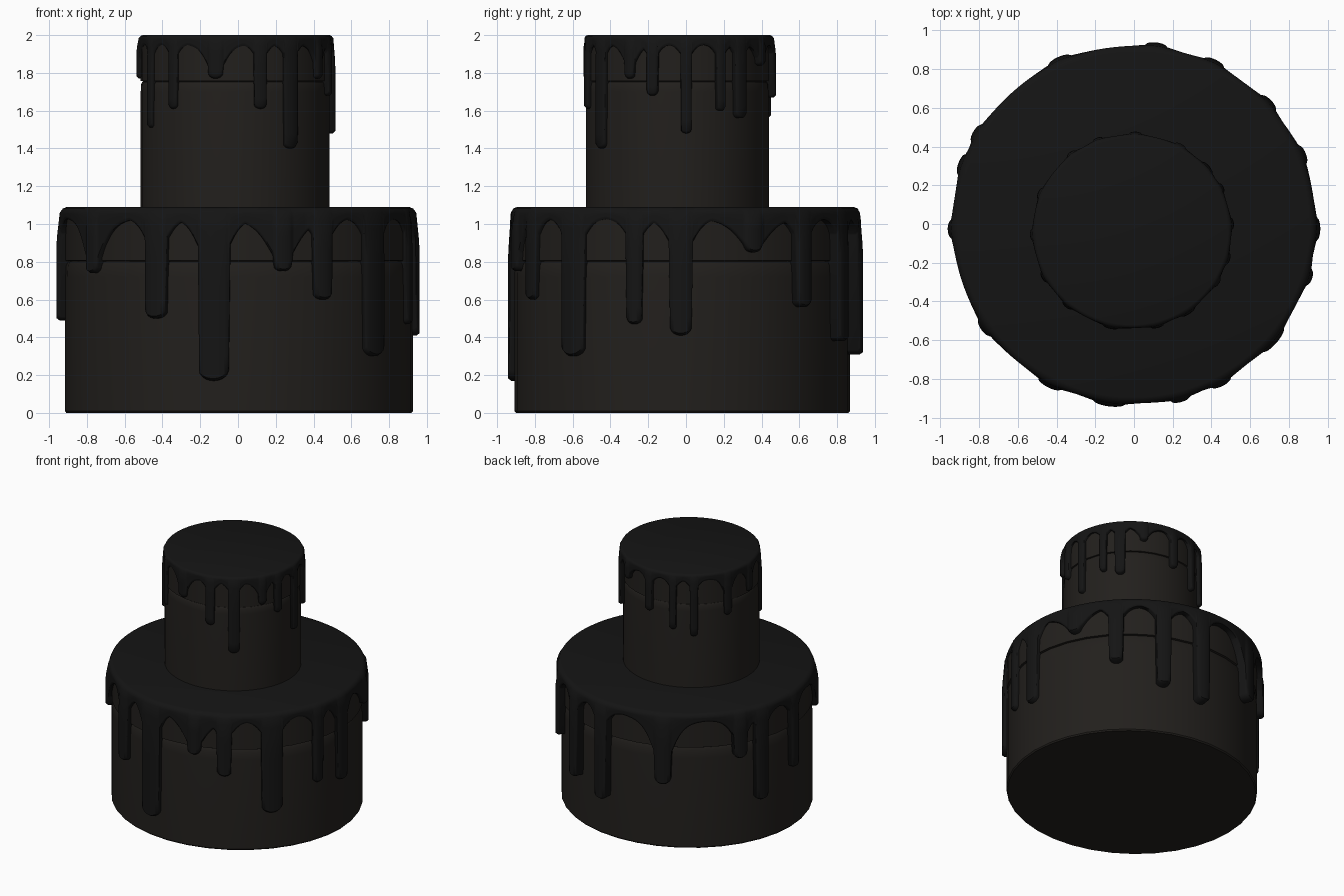
import bpy, bmesh, math

if "Cube" in bpy.data.objects:
    bpy.data.objects.remove(bpy.data.objects["Cube"])


def material(name, col):
    m = bpy.data.materials.new(name)
    m.diffuse_color = (*col, 1)
    m.use_nodes = True
    m.node_tree.nodes["Principled BSDF"].inputs["Base Color"].default_value = m.diffuse_color
    return m


SPONGE = material("sponge", (0.016, 0.014, 0.012))
ICING = material("icing", (0.007, 0.007, 0.007))


def finish(bm, name, mat, angle):
    bmesh.ops.recalc_face_normals(bm, faces=bm.faces[:])
    me = bpy.data.meshes.new(name)
    bm.to_mesh(me)
    bm.free()
    me.materials.append(mat)
    ob = bpy.data.objects.new(name, me)
    bpy.context.collection.objects.link(ob)
    bpy.ops.object.select_all(action='DESELECT')
    ob.select_set(True)
    bpy.context.view_layer.objects.active = ob
    bpy.ops.object.shade_smooth_by_angle(angle=math.radians(angle))
    return ob


def skin(bm, columns, centre):
    """Join closed columns of points into a solid, with end caps."""
    cols = [[bm.verts.new(p) for p in c] for c in columns]
    n = len(cols)
    for i in range(n):
        p, q = cols[i], cols[(i + 1) % n]
        for j in range(len(p) - 1):
            bm.faces.new((p[j], q[j], q[j + 1], p[j + 1]))
    for end in (0, -1):
        z = cols[0][end].co.z if end == 0 else min(c[end].co.z for c in cols)
        if end == -1:
            z = max(c[end].co.z for c in cols)
        hub = bm.verts.new((centre[0], centre[1], z))
        for i in range(n):
            bm.faces.new((cols[i][end], cols[(i + 1) % n][end], hub))


def tier(name, centre, a, b, profile, sides=36):
    """Elliptical layer from (outset, z) profile points."""
    cols = []
    for i in range(sides):
        t = math.tau * i / sides
        cols.append([(centre[0] + (a + o) * math.sin(t),
                      centre[1] - (b + o) * math.cos(t), z) for o, z in profile])
    bm = bmesh.new()
    skin(bm, cols, centre)
    finish(bm, name, SPONGE, 35)


def icing(name, centre, a, b, top, rim, soft, bulge, drips, n=720, rows=10):
    """Poured icing: flat top, rounded rim and drips (degrees from front, half width, tip z, flare)."""
    r = (a + b) / 2
    cols = []
    for i in range(n):
        t = math.tau * i / n
        depth, thick = rim, 0.0
        for deg, w, tip, flare in drips:
            d = (math.degrees(t) - deg + 180) % 360 - 180
            u = abs(math.radians(d)) * r
            length = top - tip
            if u < w:
                dome = math.sqrt(1 - (u / w) ** 2)
                depth = max(depth, length - w * 0.8 * (1 - dome))
                thick = max(thick, bulge * (0.35 + 0.65 * dome))
            else:
                f = math.exp(-((u - w) / (soft * (1 + flare))) ** 1.2)
                fall = min(length - rim, soft * 1.8) * (1 - flare) + (length - rim) * flare * 0.85
                depth = max(depth, rim + fall * f)
                thick = max(thick, bulge * 0.35 * f)
        z1, z0 = top - soft * 0.6, top - depth
        ring = [(-soft * 0.6, top), (-soft * 0.17, top - soft * 0.17)]
        for k in range(rows):
            s = k / (rows - 1)
            ring.append((thick * min(1, 0.3 + 2.5 * s), z1 + (z0 + 0.012 - z1) * s))
        ring += [(thick * 0.6 - 0.006, z0), (-0.1 * a, z0)]
        cols.append([(centre[0] + (a + o) * math.sin(t),
                      centre[1] - (b + o) * math.cos(t), z) for o, z in ring])
        # underside returns to a common hidden level
        cols[-1].append((centre[0] + a * 0.88 * math.sin(t),
                         centre[1] - b * 0.88 * math.cos(t), top - rim))
    bm = bmesh.new()
    skin(bm, cols, centre)
    finish(bm, name, ICING, 50)


# sponge layers, each with a filling band above a softened shoulder
LOW, HIGH = (0.005, -0.02), (-0.015, -0.045)
tier("lower_sponge", LOW, 0.922, 0.888,
     [(-0.008, 0), (0, 0.01), (0, 0.72), (-0.003, 0.78), (-0.012, 0.80), (-0.03, 0.803)])
tier("lower_band", LOW, 0.922, 0.888, [(-0.02, 0.803), (0, 0.806), (0, 1.06)])
tier("upper_sponge", HIGH, 0.50, 0.485,
     [(0, 1.05), (0, 1.70), (-0.002, 1.74), (-0.008, 1.752), (-0.02, 1.755)])
tier("upper_band", HIGH, 0.50, 0.485, [(-0.015, 1.755), (0, 1.757), (0, 1.98)])

# lower icing
icing("lower_icing", (0, -0.003), 0.936, 0.921, 1.09, 0.06, 0.05, 0.026, [
    (-55, 0.05, 0.74, 0.8), (-27.6, 0.063, 0.50, 0.05), (-7.9, 0.08, 0.17, 0.1),
    (14.6, 0.05, 0.75, 0.7), (28.6, 0.055, 0.60, 0), (50, 0.078, 0.30, 0),
    (73, 0.042, 0.47, 0), (88.5, 0.058, 0.41, 0.1), (113, 0.05, 0.85, 0.8),
    (132.5, 0.052, 0.56, 0), (154, 0.055, 0.38, 0), (173, 0.055, 0.31, 0),
    (204, 0.06, 0.53, 0.5), (239.5, 0.05, 0.71, 0.3), (250.5, 0.055, 0.34, 0),
    (271.5, 0.045, 0.49, 0)])

# upper icing
icing("upper_icing", (-0.01, -0.038), 0.511, 0.499, 2.0, 0.05, 0.028, 0.016, [
    (-62, 0.03, 1.51, 0), (-40.6, 0.028, 1.61, 0), (-12.3, 0.04, 1.77, 0.6),
    (14.6, 0.034, 1.61, 0), (34.3, 0.042, 1.40, 0), (58.5, 0.028, 1.77, 0.5),
    (73.6, 0.03, 1.68, 0), (94.5, 0.03, 1.48, 0), (116.5, 0.025, 1.60, 0),
    (131, 0.036, 1.56, 0), (151, 0.03, 1.84, 0.5), (178, 0.03, 1.67, 0),
    (200, 0.026, 1.56, 0), (217.5, 0.027, 1.51, 0), (247, 0.03, 1.65, 0.3),
    (272, 0.03, 1.77, 0.3)])
